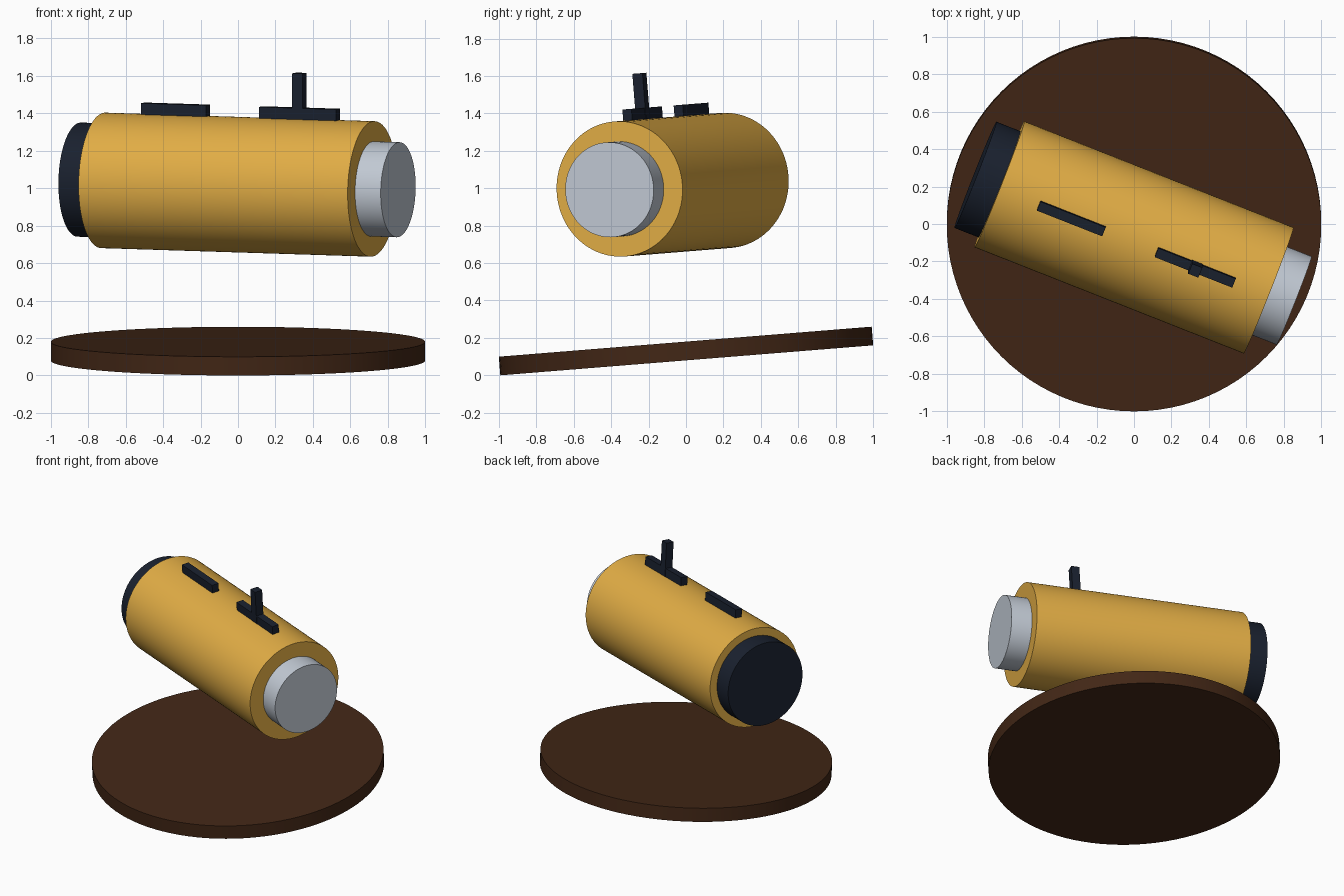
import bpy, math
from mathutils import Matrix

if "Cube" in bpy.data.objects:
    bpy.data.objects.remove(bpy.data.objects["Cube"])

# Whole model leans about x; the barrel is also turned about its stand axis
TILT = Matrix.Translation((0, 0, 0.13)) @ Matrix.Rotation(math.radians(4.6), 4, 'X')
BODY = TILT @ Matrix.Rotation(math.radians(-21.6), 4, 'Z')
AXIS_Z = 0.892
RADIUS = 0.362


def material(name, r, g, b):
    m = bpy.data.materials.new(name)
    m.diffuse_color = (r, g, b, 1)
    m.use_nodes = True
    m.node_tree.nodes["Principled BSDF"].inputs["Base Color"].default_value = m.diffuse_color
    return m


brown = material("brown", 0.055, 0.02, 0.008)
yellow = material("yellow", 0.76, 0.42, 0.06)
dark = material("dark", 0.01, 0.015, 0.028)
silver = material("silver", 0.54, 0.59, 0.66)


def finish(name, mat, matrix):
    ob = bpy.context.object
    ob.name = name
    ob.data.materials.append(mat)
    ob.matrix_world = matrix
    return ob


def barrel(name, mat, x0, x1, r):
    """Cylinder along the barrel axis from x0 to x1."""
    bpy.ops.mesh.primitive_cylinder_add(vertices=96, radius=r, depth=x1 - x0)
    m = BODY @ Matrix.Translation(((x0 + x1) / 2, 0, AXIS_Z)) @ Matrix.Rotation(math.pi / 2, 4, 'Y')
    finish(name, mat, m)
    bpy.ops.object.shade_smooth_by_angle(angle=math.radians(30))


def box(name, mat, x, z0, z1, length, width):
    """Block centred on the top line of the barrel."""
    bpy.ops.mesh.primitive_cube_add(size=1)
    m = BODY @ Matrix.Translation((x, 0, (z0 + z1) / 2)) @ Matrix.Diagonal((length, width, z1 - z0, 1))
    finish(name, mat, m)


# Round base plate
bpy.ops.mesh.primitive_cylinder_add(vertices=96, radius=1.0, depth=0.1)
finish("base_plate", brown, TILT)
bpy.ops.object.shade_smooth_by_angle(angle=math.radians(30))

# Main barrel with its two end caps
barrel("body", yellow, -0.773, 0.773, RADIUS)
barrel("front_cap", silver, 0.70, 0.92, 0.254)
barrel("rear_cap", dark, -0.911, -0.70, 0.305)

# Rails and post along the top
top = AXIS_Z + RADIUS
box("rear_rail", dark, -0.36, top - 0.005, top + 0.06, 0.375, 0.052)
box("front_rail", dark, 0.352, top - 0.005, top + 0.06, 0.445, 0.052)
box("post", dark, 0.352, top, 1.5, 0.058, 0.058)
